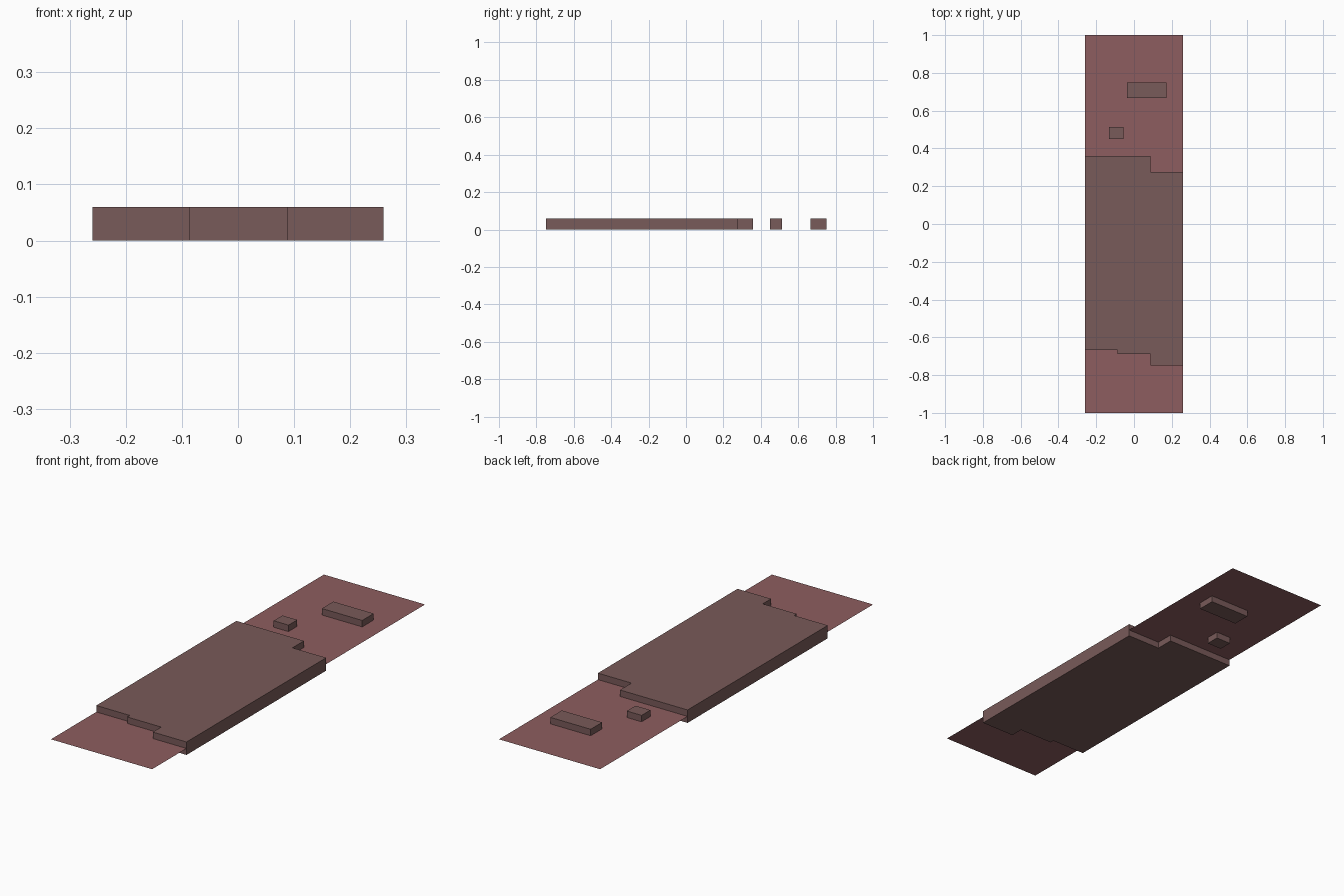
import bpy, bmesh

if "Cube" in bpy.data.objects:
    bpy.data.objects.remove(bpy.data.objects["Cube"])

HALF_W = 0.2595   # half width of the strip
STEP = 0.087      # x of the steps in the slab ends
HEIGHT = 0.06     # thickness of the raised parts


def material(name, rgb):
    mat = bpy.data.materials.new(name)
    mat.diffuse_color = (*rgb, 1)
    mat.use_nodes = True
    mat.node_tree.nodes["Principled BSDF"].inputs["Base Color"].default_value = mat.diffuse_color
    return mat


def flat_part(name, outline, z, height, mat):
    """Flat polygon from an outline, extruded upward when height > 0."""
    bm = bmesh.new()
    face = bm.faces.new([bm.verts.new((x, y, z)) for x, y in outline])
    if height:
        top = bmesh.ops.extrude_face_region(bm, geom=[face], use_keep_orig=True)
        verts = [v for v in top["geom"] if isinstance(v, bmesh.types.BMVert)]
        bmesh.ops.translate(bm, verts=verts, vec=(0, 0, height))
        bmesh.ops.recalc_face_normals(bm, faces=bm.faces)
    mesh = bpy.data.meshes.new(name)
    bm.to_mesh(mesh)
    bm.free()
    mesh.materials.append(mat)
    obj = bpy.data.objects.new(name, mesh)
    bpy.context.collection.objects.link(obj)
    return obj


def rect(x0, x1, y0, y1):
    return [(x0, y0), (x1, y0), (x1, y1), (x0, y1)]


red = material("red_clay", (0.27, 0.11, 0.115))
brown = material("brown_clay", (0.19, 0.103, 0.1))

# Paper-thin base strip at mid height of the raised parts
flat_part("base_sheet", rect(-HALF_W, HALF_W, -1, 1), HEIGHT / 2, 0, red)

# Main slab with stepped ends
flat_part("main_slab", [
    (-HALF_W, -0.668), (-STEP, -0.668), (-STEP, -0.687), (STEP, -0.687),
    (STEP, -0.748), (HALF_W, -0.748), (HALF_W, 0.275), (STEP, 0.275),
    (STEP, 0.359), (-HALF_W, 0.359)], 0, HEIGHT, brown)

# Loose blocks beyond the slab
flat_part("small_block", rect(-0.132, -0.056, 0.45, 0.514), 0, HEIGHT, brown)
flat_part("large_block", rect(-0.036, 0.171, 0.666, 0.75), 0, HEIGHT, brown)
